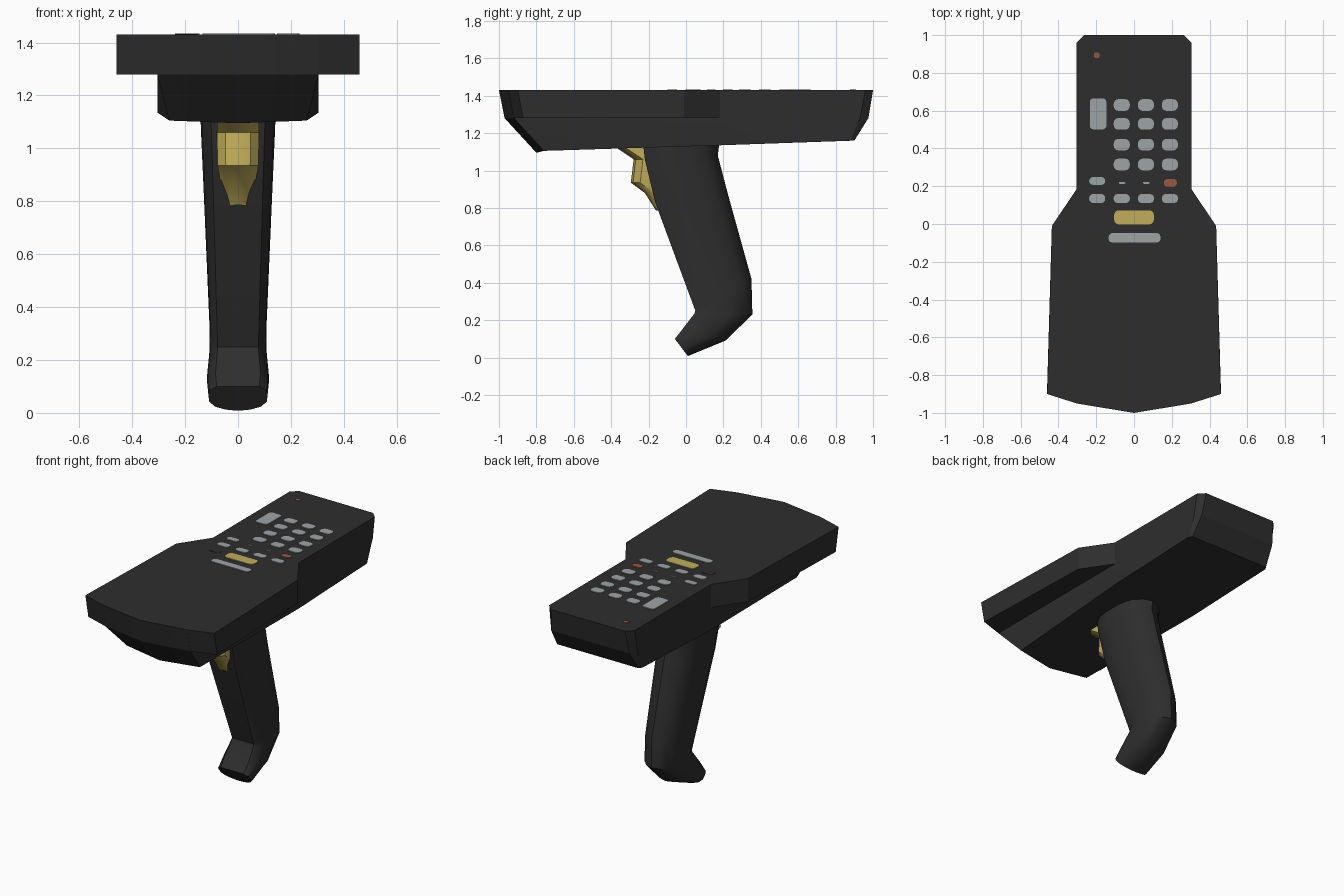
import bpy
import bmesh
from math import radians, cos, sin, pi

default = bpy.data.objects.get("Cube")
if default:
    bpy.data.objects.remove(default, do_unlink=True)


def material(name, rgb):
    m = bpy.data.materials.new(name)
    m.use_nodes = True
    color = (*rgb, 1)
    m.diffuse_color = color
    bsdf = m.node_tree.nodes["Principled BSDF"]
    bsdf.inputs["Base Color"].default_value = color
    bsdf.inputs["Roughness"].default_value = 0.6
    return m


black = material("black plastic", (0.027, 0.027, 0.027))
gold = material("golden yellow", (0.54, 0.42, 0.10))
grey = material("key grey", (0.34, 0.37, 0.38))
orange = material("burnt orange", (0.33, 0.10, 0.05))


def loft(name, rings, mat, angle=30, mirror=False):
    """Skin a closed solid through rings that share a point count."""
    bm = bmesh.new()
    loops = [[bm.verts.new(p) for p in ring] for ring in rings]
    for a, b in zip(loops, loops[1:]):
        for i in range(len(a)):
            j = (i + 1) % len(a)
            bm.faces.new((a[i], a[j], b[j], b[i]))
    bm.faces.new(loops[0])
    bm.faces.new(loops[-1])
    bmesh.ops.recalc_face_normals(bm, faces=bm.faces)
    mesh = bpy.data.meshes.new(name)
    bm.to_mesh(mesh)
    bm.free()
    obj = bpy.data.objects.new(name, mesh)
    bpy.context.collection.objects.link(obj)
    mesh.materials.append(mat)
    bpy.ops.object.select_all(action='DESELECT')
    obj.select_set(True)
    bpy.context.view_layer.objects.active = obj
    if mirror:
        obj.modifiers.new("Mirror", 'MIRROR')
    if angle:
        bpy.ops.object.shade_smooth_by_angle(angle=radians(angle))
    return obj


def both_sides(half):
    """Close a half outline that starts on the centre line."""
    return half + [(-x, y, z) for x, y, z in reversed(half) if x > 0]


TOP, LEDGE = 1.43, 1.28

# Long central housing, tapering towards its underside
side = 0.305
loft("housing", [
    both_sides([(0, -1, TOP), (side, -0.95, TOP), (side, 0.19, TOP),
                (side, 0.96, TOP), (0.265, 1, TOP)]),
    both_sides([(0, -0.97, LEDGE), (side, -0.92, LEDGE), (side, 0.19, LEDGE),
                (side, 0.93, LEDGE), (0.28, 0.975, LEDGE)]),
    both_sides([(0, -0.8, 1.095), (0.26, -0.76, 1.105), (side, 0.19, 1.135),
                (side, 0.88, 1.16), (0.29, 0.9, 1.16)]),
], black, 20)

# Side flanges of the wide front half
loft("side_flanges", [
    [(0.3, -0.951, TOP), (0.46, -0.9, TOP), (0.435, -0.01, TOP), (0.3, 0.19, TOP)],
    [(0.3, -0.921, LEDGE), (0.46, -0.87, LEDGE), (0.435, -0.01, LEDGE), (0.3, 0.19, LEDGE)],
], black, 20, mirror=True)

# Pistol grip: front point, back point and half width of each section
SECTION = [(0, 0.72), (0.16, 0.96), (0.35, 1), (0.62, 0.97), (0.83, 0.78), (0.95, 0.42), (1, 0)]


def grip_ring(fy, fz, by, bz, w):
    half = [(s * w, fy + (by - fy) * t, fz + (bz - fz) * t) for t, s in SECTION]
    return half + [(-x, y, z) for x, y, z in reversed(half) if x > 0]


loft("grip", [grip_ring(*r) for r in (
    (-0.23, 1.15, 0.18, 1.16, 0.143),
    (-0.22, 1.06, 0.17, 1.08, 0.14),
    (-0.165, 0.83, 0.225, 0.87, 0.13),
    (0.05, 0.25, 0.35, 0.42, 0.107),
    (0.045, 0.235, 0.355, 0.23, 0.108),
    (-0.02, 0.15, 0.21, 0.09, 0.118),
    (-0.06, 0.1, 0.01, 0.008, 0.112),
)], black, 35)

# Trigger: front y, height and half width, reaching back into the grip
trigger_rings = []
for y, z, w, back in ((-0.37, 1.12, 0.08, -0.15), (-0.28, 1.06, 0.08, -0.15),
                      (-0.295, 0.935, 0.077, -0.12), (-0.22, 0.88, 0.068, -0.1),
                      (-0.16, 0.785, 0.05, -0.08)):
    trigger_rings.append(both_sides(
        [(0, y, z), (w * 0.6, y + 0.012, z), (w, y + 0.05, z), (w, back, z)]))
loft("trigger", trigger_rings, gold, 35)


def key(name, x, y, w, h, mat, radius=0.025, lift=0.004):
    """Thin rounded plate on the top deck."""
    r = min(radius, w / 2, h / 2)
    outline = []
    for corner in range(4):
        sx = 1 if corner in (0, 3) else -1
        sy = 1 if corner < 2 else -1
        for step in range(4):
            a = corner * pi / 2 + step * pi / 6
            outline.append((x + sx * (w / 2 - r) + r * cos(a),
                            y + sy * (h / 2 - r) + r * sin(a)))
    # Trim the duplicate points of fully rounded ends
    points = []
    for p in outline:
        if all(abs(p[0] - q[0]) + abs(p[1] - q[1]) > 1e-4 for q in points):
            points.append(p)
    loft(name, [[(px, py, z) for px, py in points] for z in (TOP - 0.003, TOP + lift)], mat, 0)


# Keypad
COLUMNS = (-0.065, 0.063, 0.19)
for row, y in enumerate((0.63, 0.53, 0.42, 0.315)):
    for col, x in enumerate(COLUMNS):
        key(f"number_key_{row}_{col}", x, y, 0.085, 0.062, grey)
for col, x in enumerate((-0.195, *COLUMNS)):
    key(f"function_key_{col}", x, 0.135, 0.085, 0.048, grey, 0.02)
key("tall_key", -0.19, 0.583, 0.088, 0.165, grey, 0.02)
key("left_key", -0.195, 0.228, 0.085, 0.042, grey, 0.02)
key("orange_key", 0.193, 0.218, 0.07, 0.042, orange, 0.02)
for name, x in (("left_slit_key", -0.063), ("right_slit_key", 0.065)):
    key(name, x, 0.218, 0.035, 0.01, grey)
key("dark_key", -0.195, 0.05, 0.085, 0.055, black, lift=0.002)
key("scan_key", 0, 0.035, 0.21, 0.075, gold)
key("space_bar", 0.003, -0.073, 0.275, 0.05, grey, 0.02)
key("status_light", -0.197, 0.893, 0.032, 0.032, orange, 0.016)
